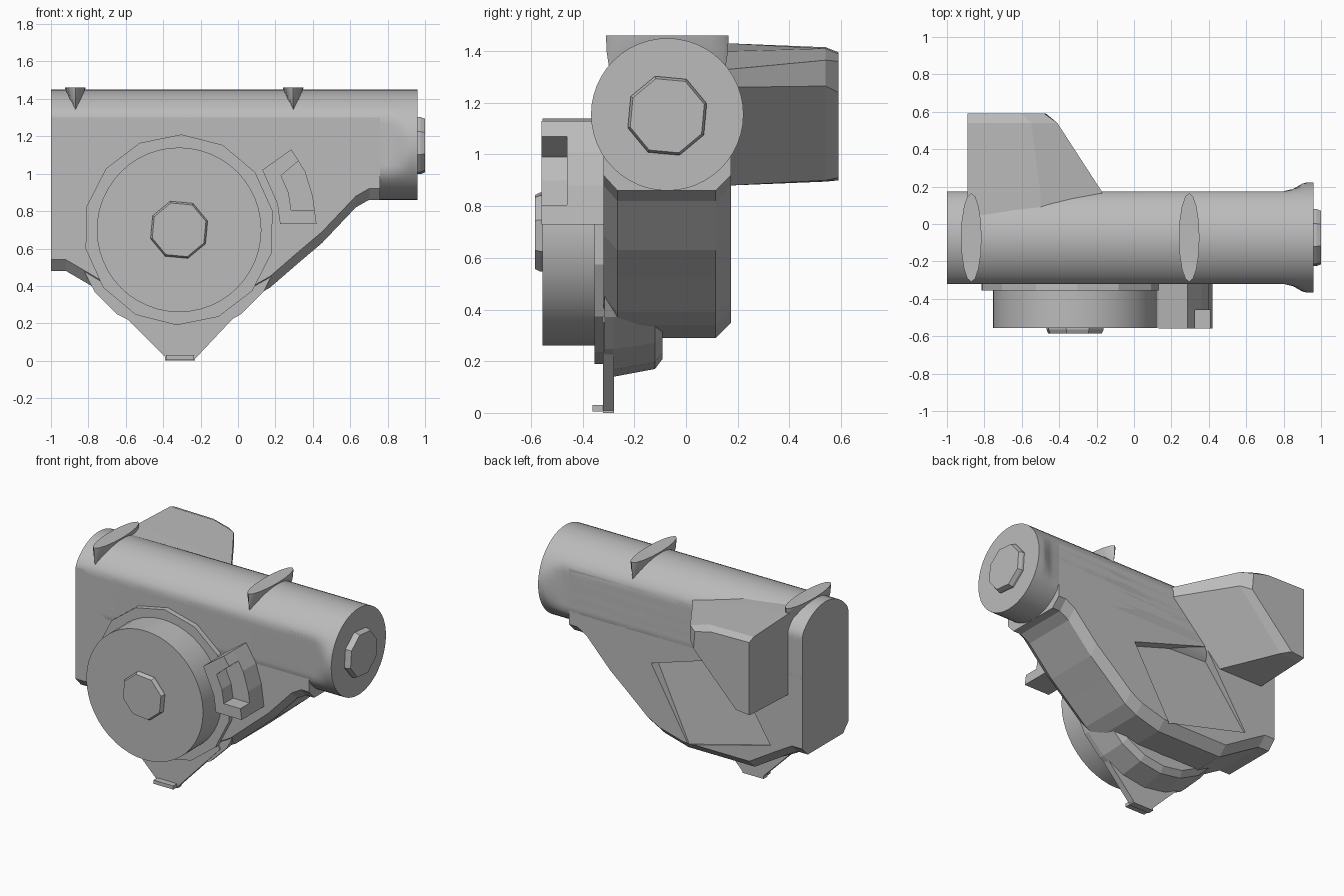
import bpy, bmesh, math

if "Cube" in bpy.data.objects:
    bpy.data.objects.remove(bpy.data.objects["Cube"])

grey = bpy.data.materials.new("plain_grey")
grey.use_nodes = True
GREY = (0.5, 0.5, 0.5, 1)
grey.diffuse_color = GREY
grey.node_tree.nodes["Principled BSDF"].inputs["Base Color"].default_value = GREY


def loft(name, rings, smooth=None):
    """Skin equal-length rings of 3D points and cap both ends."""
    bm = bmesh.new()
    loops = [[bm.verts.new(p) for p in ring] for ring in rings]
    n = len(loops[0])
    for a, b in zip(loops, loops[1:]):
        for i in range(n):
            j = (i + 1) % n
            bm.faces.new((a[i], a[j], b[j], b[i]))
    bm.faces.new(loops[0])
    bm.faces.new(loops[-1])
    bmesh.ops.recalc_face_normals(bm, faces=bm.faces)
    mesh = bpy.data.meshes.new(name)
    bm.to_mesh(mesh)
    bm.free()
    mesh.materials.append(grey)
    obj = bpy.data.objects.new(name, mesh)
    bpy.context.collection.objects.link(obj)
    if smooth:
        bpy.ops.object.select_all(action='DESELECT')
        obj.select_set(True)
        bpy.context.view_layer.objects.active = obj
        bpy.ops.object.shade_smooth_by_angle(angle=math.radians(smooth))
    return obj


def prism(name, outline, y0, y1):
    """Extrude an x-z outline along y."""
    return loft(name, [[(x, y, z) for x, z in outline] for y in (y0, y1)])


def circle(r, n, turn=0):
    return [(r * math.cos(turn + math.tau * i / n), r * math.sin(turn + math.tau * i / n))
            for i in range(n)]


def turned(name, steps, n, turn=0, smooth=None):
    """Stack of circles along y around the dial centre; steps are (y, radius)."""
    return loft(name, [[(DIAL_X + u, y, DIAL_Z + v) for u, v in circle(r, n, turn)]
                       for y, r in steps], smooth)


DIAL_X, DIAL_Z = -0.315, 0.70
TUBE_Y, TUBE_Z, TUBE_R, HALF = -0.0725, 1.155, 0.295, 0.2475

# Main housing with chamfered lower edges
lower = [(-1, 0.48), (-0.92, 0.48), (-0.8, 0.41), (-0.6, 0.29), (-0.1, 0.29),
         (0.08, 0.34), (0.17, 0.39), (0.32, 0.52), (0.45, 0.63), (0.63, 0.82),
         (0.7, 0.86), (0.76, 0.86)]
upper = [(0.76, 1.3), (-1, 1.3)]
housing = loft("housing", [
    [(x, y, z + lift) for x, z in lower] + [(x, y, z) for x, z in upper]
    for y, lift in ((-0.32, 0.06), (-0.265, 0), (0.115, 0), (0.175, 0.06))])

# Sloping recess in the back of the housing
panel = [(0.14, 0.82, 0.11), (-0.14, 0.34, 0.165), (-0.76, 0.5, 0.165), (-0.44, 1.0, 0.11)]
cutter = loft("recess_cutter", [[(x, 0.25, z) for x, z, y in panel],
                                [(x, y, z) for x, z, y in panel]])
cutter.hide_render = True
cutter.hide_set(True)
cut = housing.modifiers.new("back_recess", 'BOOLEAN')
cut.operation = 'DIFFERENCE'
cut.object = cutter

# Top tube: flat-sided along the housing, flaring to a full circle at one end
loft("top_tube", [
    [(x, TUBE_Y + max(-w, min(w, u)), TUBE_Z + v) for u, v in circle(TUBE_R, 48)]
    for x, w in ((-1, HALF), (0.8, HALF), (0.85, 0.26), (0.9, 0.288), (0.925, 0.295),
                 (0.96, 0.295))], 25)

# End nut on the tube
loft("tube_nut", [[(x, TUBE_Y + u, 1.15 + v) for u, v in circle(r, 8, 0.3)]
                  for x, r in ((0.95, 0.16), (0.975, 0.16), (1, 0.15))])

# Two lens-shaped lugs on top of the tube
for name, cx in (("left_lug", 0.295), ("right_lug", -0.87)):
    loft(name, [[(cx + w * u, TUBE_Y + d * v, z) for u, v in circle(1, 16)]
                for z, w, d in ((1.335, 0.012, 0.225), (1.40, 0.042, 0.235),
                                (1.46, 0.055, 0.237))], 30)

# Round dial on the front: flange, drum, nut and the bulge beneath it
turned("dial_flange", ((-0.31, 0.51), (-0.355, 0.51)), 14, 0.2)
turned("dial_drum", ((-0.33, 0.44), (-0.555, 0.44)), 48, 0, 30)
turned("dial_nut", ((-0.55, 0.16), (-0.565, 0.16), (-0.585, 0.15)), 8, 0.3)
turned("lower_bulge", ((-0.315, 0.56), (-0.28, 0.56), (-0.12, 0.53), (-0.09, 0.49),
                       (-0.09, 0.42), (-0.11, 0.36)), 20, math.pi / 2)

# Thin pointed plate at the bottom with its small foot
prism("bottom_plate", [(-0.58, 0.21), (-0.39, 0.02), (-0.39, 0), (-0.23, 0), (-0.23, 0.01),
                       (0.09, 0.35), (0, 0.5), (-0.6, 0.5)], -0.322, -0.278)
prism("foot_tab", [(-0.385, 0.005), (-0.235, 0.005), (-0.235, 0.03), (-0.385, 0.03)],
      -0.362, -0.31)

# Curved bracket beside the dial, with a notch open to the outside
outer = [(0.285, 1.13), (0.36, 1.01), (0.4, 0.88), (0.42, 0.73), (0.225, 0.73),
         (0.21, 0.84), (0.13, 1.02)]
prism("bracket_base", outer, -0.31, -0.46)
notch = [(0.285, 1.13), (0.325, 1.07), (0.23, 0.99), (0.27, 0.9), (0.285, 0.805),
         (0.41, 0.805)]
prism("bracket_rim", notch + outer[3:], -0.46, -0.56)

# Wedge-shaped block on the back
base = [(-0.89, 1.43), (-0.5, 1.40), (-0.17, 1.33), (-0.17, 1.26), (-0.55, 0.88), (-0.89, 0.88)]
middle = [(-0.89, 1.415), (-0.55, 1.41), (-0.41, 1.365), (-0.41, 1.265), (-0.74, 0.9),
          (-0.89, 0.895)]
end = [(-0.89, 1.395), (-0.6, 1.39), (-0.48, 1.36), (-0.47, 1.24), (-0.79, 0.91), (-0.89, 0.9)]
loft("back_block", [[(x, y, z) for x, z in ring]
                    for ring, y in ((base, 0.02), (base, 0.17), (middle, 0.54), (end, 0.59))])
